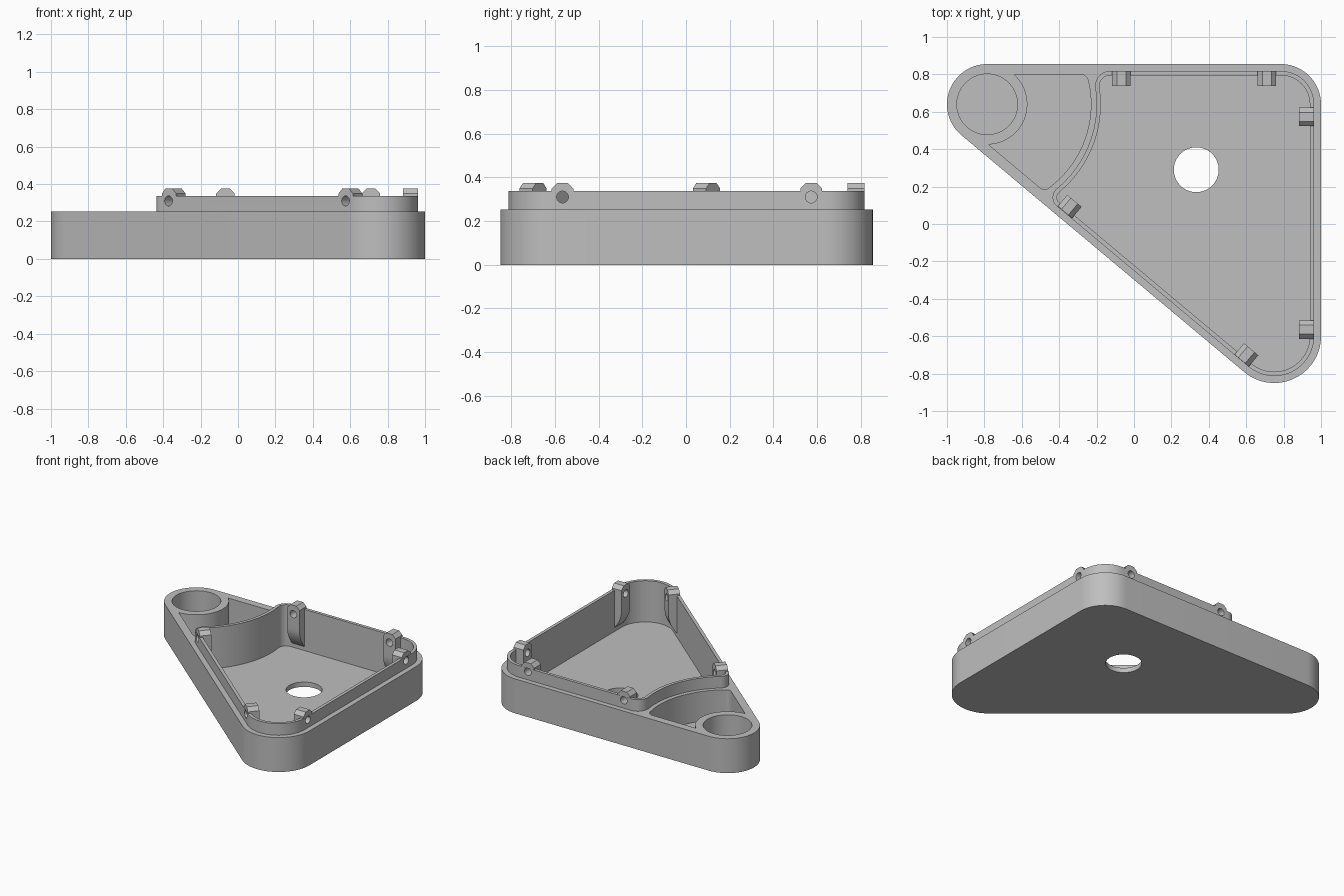
import bpy, bmesh, math
from mathutils import Vector, Matrix

cube = bpy.data.objects.get("Cube")
if cube:
    bpy.data.objects.remove(cube, do_unlink=True)

FLOOR, RIM, LIP, CLIP_TOP = 0.035, 0.252, 0.337, 0.375
POST = Vector((-0.785, 0.64))      # round corner holding the socket
R_POST, R_FRONT = 0.215, 0.25
SLANT = 230                        # outward direction of the slanted side, degrees

grey = bpy.data.materials.new("light grey")
grey.use_nodes = True
grey.diffuse_color = (0.52, 0.52, 0.52, 1)
grey.node_tree.nodes["Principled BSDF"].inputs["Base Color"].default_value = grey.diffuse_color


def polar(angle):
    a = math.radians(angle)
    return Vector((math.cos(a), math.sin(a)))


def heading(v):
    return math.degrees(math.atan2(v.y, v.x))


def arc(centre, r, a0, a1):
    n = max(3, int(abs(a1 - a0) / 5))
    return [Vector(centre) + r * polar(a0 + (a1 - a0) * i / n) for i in range(n + 1)]


def new_object(name, bm):
    bmesh.ops.recalc_face_normals(bm, faces=bm.faces)
    mesh = bpy.data.meshes.new(name)
    bm.to_mesh(mesh)
    bm.free()
    mesh.materials.append(grey)
    ob = bpy.data.objects.new(name, mesh)
    bpy.context.collection.objects.link(ob)
    return ob


def prism(name, outline, z0, z1):
    bm = bmesh.new()
    face = bm.faces.new([bm.verts.new((p.x, p.y, z0)) for p in outline])
    top = bmesh.ops.extrude_face_region(bm, geom=[face])["geom"]
    bmesh.ops.translate(bm, vec=(0, 0, z1 - z0),
                        verts=[g for g in top if isinstance(g, bmesh.types.BMVert)])
    return new_object(name, bm)


def combine(target, other, operation, keep=False):
    mod = target.modifiers.new(operation.lower(), 'BOOLEAN')
    mod.operation, mod.object, mod.solver = operation, other, 'EXACT'
    bpy.context.view_layer.objects.active = target
    bpy.ops.object.modifier_apply(modifier=mod.name)
    if not keep:
        bpy.data.objects.remove(other, do_unlink=True)


def fillet_centre(side, height, reach, turn):
    """Fillet centre between a straight side and a circle round the post."""
    along = math.sqrt(reach ** 2 - height ** 2)
    return POST + height * polar(side) + along * polar(side + turn)


def tray_outline(inset, radius, f_back, f_slant):
    """Main compartment: rounded corners and a curved wall round the post."""
    back = fillet_centre(90, R_POST - inset - f_back, radius + f_back, -90)
    slant = fillet_centre(SLANT, R_POST - inset - f_slant, radius + f_slant, 90)
    a_back, a_slant = heading(back - POST), heading(slant - POST)
    return (arc((0.785, 0.64), R_POST - inset, 0, 90)
            + arc(back, f_back, 90, 180 + a_back)
            + arc(POST, radius, a_back, a_slant)[1:-1]
            + arc(slant, f_slant, 180 + a_slant, SLANT)
            + arc((0.75, -0.6), R_FRONT - inset, SLANT, 360))


def pocket_outline(inset, radius, f_back, f_slant):
    """Small side compartment between the post and the curved wall."""
    h = R_POST - inset
    back = fillet_centre(90, h - f_back, radius - f_back, -90)
    slant = fillet_centre(SLANT, h - f_slant, radius - f_slant, 90)
    a_back, a_slant = heading(back - POST), heading(slant - POST)
    spread = math.degrees(math.asin(h / R_POST))
    return (arc(POST, radius, a_slant, a_back)
            + arc(back, f_back, a_back, 90)[1:]
            + arc(POST, R_POST, spread, SLANT - 270 - spread)
            + arc(slant, f_slant, SLANT, 360 + a_slant)[:-1])


# Body: rounded triangular block with a raised lip
outer = (arc((0.785, 0.64), R_POST, 0, 90) + arc(POST, R_POST, 90, SLANT)
         + arc((0.75, -0.6), R_FRONT, SLANT, 360))
body = prism("tray_body", outer, 0, RIM)
combine(body, prism("lip", tray_outline(0.037, 0.585, 0.08, 0.06), 0.15, LIP), 'UNION')

# Hollows: main compartment, side pocket, round socket, floor opening
hollows = [(tray_outline(0.06, 0.608, 0.057, 0.037), FLOOR),
           (pocket_outline(0.055, 0.555, 0.045, 0.035), FLOOR),
           (arc(POST, 0.162, 0, 360)[:-1], FLOOR),
           (arc((0.333, 0.29), 0.12, 0, 360)[:-1], -0.1)]
for outline, bottom in hollows:
    combine(body, prism("hollow", outline, bottom, 0.6), 'DIFFERENCE')


# Clips: chamfered lugs with a curved underside and a screw hole
def make_clip(name, x, y, facing):
    depth, width = 0.08, 0.1
    place = Matrix.Translation((x, y, 0)) @ Matrix.Rotation(math.radians(facing), 4, 'Z')
    under = [(-depth + 0.06 * (i / 6) ** 2, 0.2 - 0.14 * i / 6) for i in range(7)]
    side = [(-0.001, CLIP_TOP), (-depth, CLIP_TOP)] + under + [(-0.02, 0.06), (-0.001, 0.06)]
    side = list(dict.fromkeys(side))
    bm = bmesh.new()
    face = bm.faces.new([bm.verts.new((d, -width / 2, z)) for d, z in side])
    moved = bmesh.ops.extrude_face_region(bm, geom=[face])["geom"]
    bmesh.ops.translate(bm, vec=(0, width, 0),
                        verts=[g for g in moved if isinstance(g, bmesh.types.BMVert)])
    ridges = [e for e in bm.edges if all(v.co.z > CLIP_TOP - 0.001 for v in e.verts)
              and abs(e.verts[0].co.y - e.verts[1].co.y) < 0.001]
    bmesh.ops.bevel(bm, geom=ridges, offset=0.026, segments=1, affect='EDGES')
    bm.transform(place)
    clip = new_object(name, bm)

    bm = bmesh.new()
    bmesh.ops.create_cone(bm, cap_ends=True, segments=24, radius1=0.027, radius2=0.027,
                          depth=0.26, matrix=place @ Matrix.Translation((-0.04, 0, 0.31))
                          @ Matrix.Rotation(math.pi / 2, 4, 'Y'))
    drill = new_object("drill", bm)
    combine(clip, drill, 'DIFFERENCE', keep=True)
    combine(body, drill, 'DIFFERENCE')
    return clip


parts = [body]
for name, x, y, facing in [("back_clip_right", -0.068, 0.818, 90),
                           ("back_clip_left", 0.71, 0.818, 90),
                           ("left_clip_back", 0.963, 0.573, 0),
                           ("left_clip_front", 0.963, -0.565, 0),
                           ("slant_clip_back", -0.37, 0.0626, SLANT),
                           ("slant_clip_front", 0.575, -0.731, SLANT)]:
    parts.append(make_clip(name, x, y, facing))

# Smooth curved walls, crisp edges
bpy.ops.object.select_all(action='DESELECT')
for part in parts:
    part.select_set(True)
bpy.context.view_layer.objects.active = body
bpy.ops.object.shade_smooth_by_angle(angle=math.radians(30))
